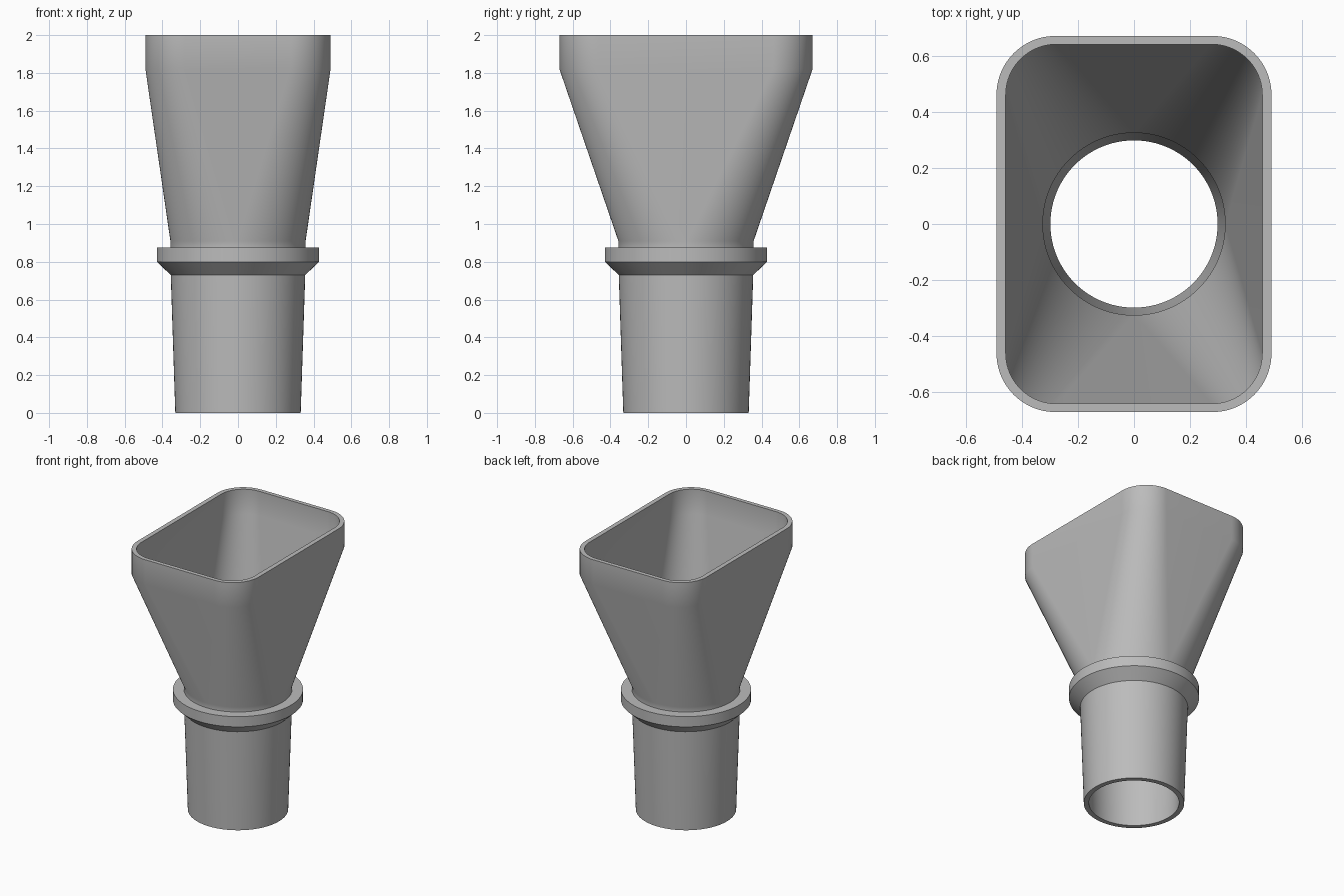
import bpy
import bmesh
import math

if "Cube" in bpy.data.objects:
    bpy.data.objects.remove(bpy.data.objects["Cube"], do_unlink=True)

CORNER_STEPS = 24

grey = bpy.data.materials.new("plain grey")
grey.use_nodes = True
colour = (0.5, 0.5, 0.5, 1)
grey.diffuse_color = colour
grey.node_tree.nodes["Principled BSDF"].inputs["Base Color"].default_value = colour


def section(bm, half_x, half_y, radius, z):
    """Rounded rectangle; it is a circle when radius equals both half sizes."""
    ring = []
    for quarter, (sx, sy) in enumerate([(1, 1), (-1, 1), (-1, -1), (1, -1)]):
        for i in range(CORNER_STEPS + 1):
            a = (quarter + i / CORNER_STEPS) * math.pi / 2
            ring.append(bm.verts.new((sx * (half_x - radius) + radius * math.cos(a),
                                      sy * (half_y - radius) + radius * math.sin(a), z)))
    return ring


def loft(name, sections):
    """Skin a closed loop of sections, up the outside and down the inside."""
    bm = bmesh.new()
    rings = [section(bm, *s) for s in sections]
    for low, high in zip(rings, rings[1:] + rings[:1]):
        for i in range(len(low)):
            j = (i + 1) % len(low)
            bm.faces.new((low[i], low[j], high[j], high[i]))
    # Circles have zero-length sides, so their doubled points are merged
    bmesh.ops.remove_doubles(bm, verts=bm.verts, dist=0.0001)
    bmesh.ops.recalc_face_normals(bm, faces=bm.faces)
    mesh = bpy.data.meshes.new(name)
    bm.to_mesh(mesh)
    bm.free()
    mesh.materials.append(grey)
    obj = bpy.data.objects.new(name, mesh)
    bpy.context.collection.objects.link(obj)
    bpy.ops.object.select_all(action='DESELECT')
    obj.select_set(True)
    bpy.context.view_layer.objects.active = obj
    bpy.ops.object.shade_smooth_by_angle(angle=math.radians(30))
    return obj


def circle(radius, z):
    return (radius, radius, radius, z)


# Tapered round spigot, outside
spigot_outer = [circle(0.332, 0), circle(0.356, 0.73)]
# Collar with a chamfered underside
collar = [circle(0.43, 0.8), circle(0.43, 0.875), circle(0.358, 0.875)]
# Round-to-rectangular hopper with an upright lip
hopper_outer = [circle(0.358, 0.91), (0.49, 0.67, 0.21, 1.82), (0.49, 0.67, 0.21, 2)]
hopper_inner = [(0.457, 0.64, 0.18, 2), (0.457, 0.64, 0.18, 1.82), circle(0.325, 0.91)]
# Bore of the spigot
spigot_inner = [circle(0.325, 0.73), circle(0.298, 0)]

loft("funnel_adapter", spigot_outer + collar + hopper_outer + hopper_inner + spigot_inner)
